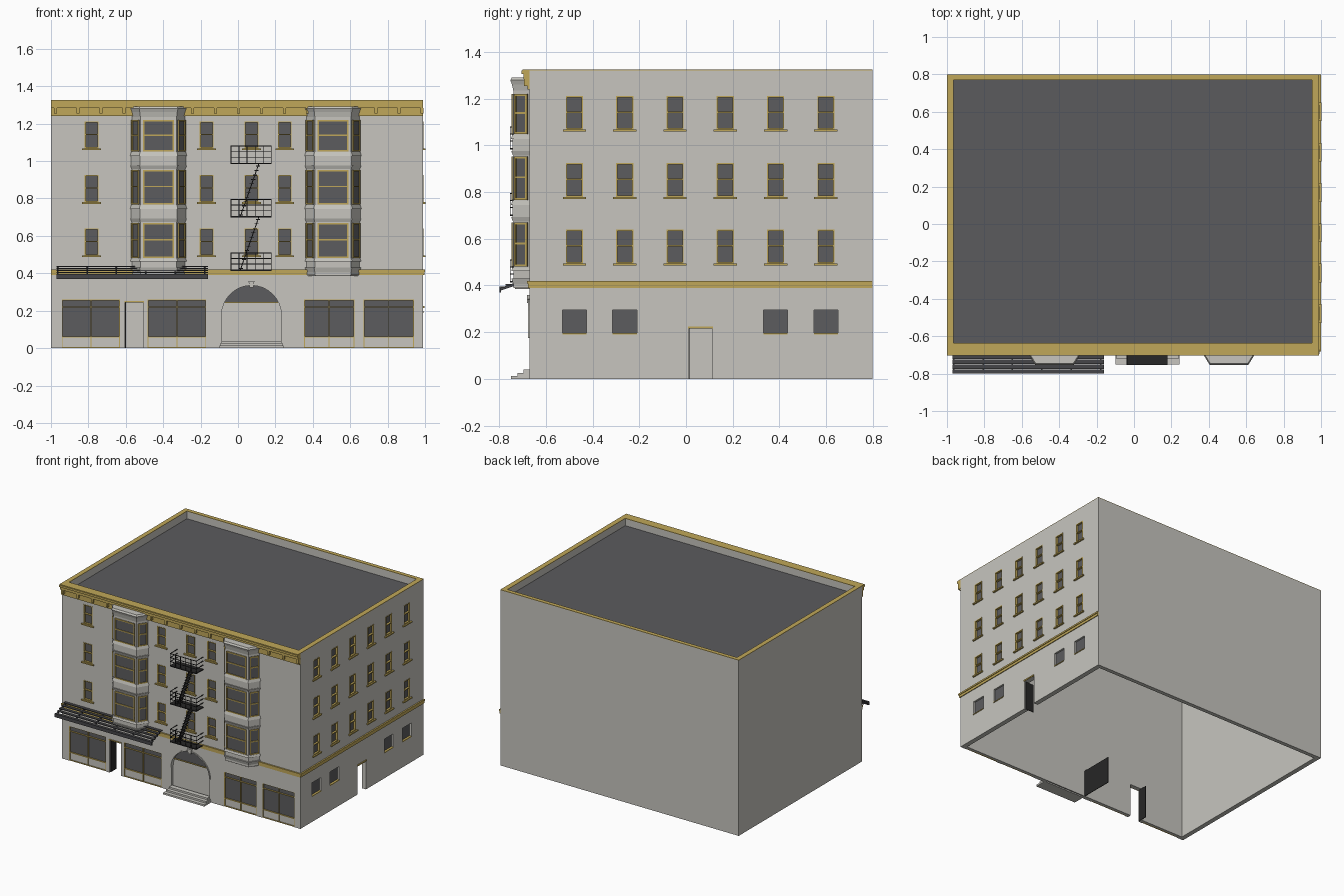
import bpy, bmesh, math
from mathutils import Matrix, Vector

cube = bpy.data.objects.get("Cube")
if cube:
    bpy.data.objects.remove(cube, do_unlink=True)


def material(name, r, g, b):
    m = bpy.data.materials.new(name)
    m.use_nodes = True
    m.diffuse_color = (r, g, b, 1)
    bsdf = m.node_tree.nodes["Principled BSDF"]
    bsdf.inputs["Base Color"].default_value = (r, g, b, 1)
    bsdf.inputs["Roughness"].default_value = 0.8
    return m


STONE = material("pale stone", 0.57, 0.56, 0.52)
GOLD = material("ochre trim", 0.53, 0.39, 0.10)
GLASS = material("dark grey glass", 0.107, 0.107, 0.112)
ROOF = material("grey roof", 0.105, 0.105, 0.11)
IRON = material("black iron", 0.02, 0.02, 0.02)
SLATE = material("awning slate", 0.06, 0.06, 0.065)

parts = {}


def solid(name, mat, low, high):
    """Closed solid between two matching rings of points."""
    bm = parts.setdefault(name, (bmesh.new(), mat))[0]
    a = [bm.verts.new(p) for p in low]
    b = [bm.verts.new(p) for p in high]
    faces = [bm.faces.new(a), bm.faces.new(b)]
    for i in range(len(a)):
        j = (i + 1) % len(a)
        faces.append(bm.faces.new((a[i], a[j], b[j], b[i])))
    bmesh.ops.recalc_face_normals(bm, faces=faces)


def prism(name, mat, frame, pts, o0, o1):
    """Outline (along, up) on a facade, from depth o0 out to o1."""
    solid(name, mat, *[[frame @ Vector((u, -o, z)) for u, z in pts] for o in (o0, o1)])


def box(name, mat, frame, u0, u1, o0, o1, z0, z1):
    prism(name, mat, frame, [(u0, z0), (u1, z0), (u1, z1), (u0, z1)], o0, o1)


def facade(x, y, angle):
    return Matrix.Translation((x, y, 0)) @ Matrix.Rotation(angle, 4, 'Z')


WORLD = Matrix.Diagonal((1, -1, 1, 1))
FRONT = facade(0, -0.67, 0)
RIGHT = facade(0.99, 0, math.pi / 2)
CUT = {id(FRONT): "front_cutter", id(RIGHT): "right_cutter"}


def hole(frame, u0, u1, z0, z1, depth=0.02):
    box(CUT[id(frame)], STONE, frame, u0, u1, -depth, 0.05, z0, z1)


def trim(name, frame, u0, u1, z0, z1, o0, o1, t, rails=(), mullions=()):
    """Glazing bars round and across an opening."""
    for u in (u0, u1 - t, *[m - t / 2 for m in mullions]):
        box(name, GOLD, frame, u, u + t, o0, o1, z0, z1)
    for z in (z0, z1 - t, *rails):
        box(name, GOLD, frame, u0, u1, o0, o1, z, z + t)


def sash_window(side, frame, u, z0, z1):
    u0, u1 = u - 0.037, u + 0.037
    hole(frame, u0, u1, z0, z1)
    box(side + "_window_glass", GLASS, frame, u0, u1, -0.02, -0.013, z0, z1)
    trim(side + "_window_frames", frame, u0, u1, z0, z1, -0.014, 0.002, 0.006, [(z0 + z1) / 2])
    box(side + "_window_sills", GOLD, frame, u0 - 0.013, u1 + 0.013, -0.01, 0.012, z0 - 0.009, z0)


# Shell: four thin walls, open underneath
TOP = 1.322
box("front_wall", STONE, WORLD, -1, 0.99, -0.67, -0.64, 0, TOP)
box("right_wall", STONE, WORLD, 0.955, 0.99, -0.64, 0.80, 0, TOP)
box("left_wall", STONE, WORLD, -1, -0.965, -0.64, 0.80, 0, TOP)
box("back_wall", STONE, WORLD, -0.965, 0.955, 0.77, 0.80, 0, TOP)
box("roof_deck", ROOF, WORLD, -0.965, 0.955, -0.64, 0.77, 1.25, 1.268)

# Parapet coping
for x0, x1, y0, y1 in ((-1, 0.99, -0.70, -0.635), (-1, 0.99, 0.77, 0.80),
                       (-1, -0.965, -0.635, 0.77), (0.952, 0.99, -0.635, 0.77)):
    box("parapet_coping", GOLD, WORLD, x0, x1, y0, y1, TOP, 1.326)

# Front cornice with brackets
for o, z0, z1 in ((0.034, 1.307, TOP), (0.026, 1.285, 1.307), (0.01, 1.24, 1.285)):
    box("cornice", GOLD, FRONT, -1, 0.99, 0, o, z0, z1)
for i in range(17):
    u = -0.985 + i * 0.1225
    box("cornice_brackets", GOLD, FRONT, u, u + 0.016, 0, 0.024, 1.255, 1.285)

# Belt course on the front and right
for o, z0, z1 in ((0.006, 0.39, 0.408), (0.011, 0.408, 0.42)):
    box("belt_course", GOLD, FRONT, -1, 0.99 + o, 0, o, z0, z1)
    box("belt_course", GOLD, RIGHT, -0.67, 0.80, 0, o, z0, z1)

# Upper sash windows
FLOORS = ((0.495, 0.64), (0.78, 0.925), (1.068, 1.212))
SIDE_U = [-0.478 + 0.2155 * i for i in range(6)]
for z0, z1 in FLOORS:
    for u in (-0.783, -0.168, 0.072, 0.25):
        sash_window("front", FRONT, u, z0, z1)
    for u in SIDE_U:
        sash_window("right", RIGHT, u, z0, z1)

# Ground floor windows on the right
for i in (0, 1, 4, 5):
    u0, u1 = SIDE_U[i] - 0.052, SIDE_U[i] + 0.052
    hole(RIGHT, u0, u1, 0.195, 0.295)
    box("side_low_glass", GLASS, RIGHT, u0, u1, -0.02, -0.013, 0.195, 0.295)
    box("side_low_sills", GOLD, RIGHT, u0, u1, -0.013, 0.004, 0.191, 0.197)

# Open doorways with swung leaves
hole(RIGHT, 0.012, 0.112, -0.01, 0.215, 0.06)
box("right_door_lintel", GOLD, RIGHT, 0.008, 0.116, -0.01, 0.006, 0.215, 0.225)
box("right_door_leaf", IRON, RIGHT, 0.012, 0.016, -0.08, -0.01, 0, 0.215)
hole(FRONT, -0.603, -0.507, -0.01, 0.245, 0.06)
box("front_door_lintel", GOLD, FRONT, -0.607, -0.503, -0.01, 0.005, 0.245, 0.253)
box("front_door_leaf", IRON, FRONT, -0.603, -0.599, -0.08, -0.01, 0, 0.245)

# Shop fronts
for u0, u1 in ((-0.942, -0.632), (-0.484, -0.17), (0.352, 0.622), (0.672, 0.94)):
    hole(FRONT, u0, u1, -0.01, 0.26)
    box("shop_glass", GLASS, FRONT, u0, u1, -0.02, -0.013, 0.06, 0.26)
    box("shop_base", STONE, FRONT, u0, u1, -0.02, -0.01, 0, 0.06)
    trim("shop_frames", FRONT, u0, u1, 0, 0.26, -0.014, -0.003, 0.005, [0.058, 0.218], [(u0 + u1) / 2])


# Arched entrance
def arc(r, a0=0.0):
    steps = 16
    angles = [a0 + (math.pi - 2 * a0) * i / steps for i in range(steps + 1)]
    return [(0.072 + r * math.cos(a), 0.175 + r * math.sin(a)) for a in angles]


prism("front_cutter", STONE, FRONT, [(-0.088, -0.01), (0.232, -0.01)] + arc(0.16), -0.022, 0.05)
prism("arch_fanlight", GLASS, FRONT, arc(0.16, math.asin(0.07 / 0.16)), -0.022, -0.015)
box("arch_transom", GOLD, FRONT, -0.07, 0.214, -0.022, -0.01, 0.24, 0.247)
inner, outer = arc(0.16), arc(0.168)
for i in range(16):
    prism("arch_moulding", STONE, FRONT, [inner[i], inner[i + 1], outer[i + 1], outer[i]], 0, 0.006)
prism("arch_keystone", STONE, FRONT, [(0.062, 0.325), (0.082, 0.325), (0.088, 0.36), (0.056, 0.36)], 0, 0.012)
box("entrance_side_panel", IRON, WORLD, -0.1, -0.096, -0.64, -0.39, 0, 0.2)
for i in range(3):
    e = 0.006 * i
    box("entrance_steps", STONE, FRONT, -0.1 + e, 0.244 - e, -0.01, 0.08 - 0.027 * i, 0.013 * i, 0.013 * (i + 1))

# Bay windows: angled body, stacked mouldings, framed glass
HALF, FACE, DEPTH = 0.145, 0.097, 0.07
SLANT = math.atan2(DEPTH, HALF - FACE)
BAY_FLOORS = ((0.482, 0.67), (0.767, 0.953), (1.05, 1.22))
MOULDINGS = [(0.385, 0.405, -0.008, 0.0), (0.405, 0.43, 0.0, 0.008), (0.462, 0.478, 0.009, 0.004),
             (1.235, 1.262, 0, 0.006), (1.262, 1.28, 0.006, 0.013), (1.28, 1.292, 0.013, 0.006)]
for z in (0.675, 0.958):
    MOULDINGS += [(z, z + 0.018, 0.002, 0.009), (z + 0.018, z + 0.07, 0.004, 0.004),
                  (z + 0.07, z + 0.09, 0.01, 0.004)]


def bay_ring(c, z, d):
    y = -0.67 - DEPTH - d
    return [(c - HALF - d, -0.665, z), (c - FACE - d / 2, y, z), (c + FACE + d / 2, y, z), (c + HALF + d, -0.665, z)]


for side, c in (("right", -0.425), ("left", 0.508)):
    solid(side + "_bay_body", STONE, bay_ring(c, 0.39, 0), bay_ring(c, 1.28, 0))
    for z0, z1, d0, d1 in MOULDINGS:
        solid(side + "_bay_mouldings", STONE, bay_ring(c, z0, d0), bay_ring(c, z1, d1))
    mid = (HALF + FACE) / 2
    panes = [(facade(c, -0.67 - DEPTH, 0), 0.083)]
    panes += [(facade(c + s * mid, -0.67 - DEPTH / 2, s * SLANT), 0.033) for s in (-1, 1)]
    for frame, h in panes:
        for z0, z1 in BAY_FLOORS:
            box(side + "_bay_glass", GLASS, frame, -h, h, 0, 0.003, z0, z1)
            trim(side + "_bay_frames", frame, -h, h, z0, z1, 0, 0.008, 0.008, [z0 + 0.5 * (z1 - z0)])

# Slatted awning over the right-hand shops
box("awning_fascia", SLATE, FRONT, -0.97, -0.16, 0.122, 0.13, 0.37, 0.396)
for i in range(5):
    o = 0.13 - 0.026 * i
    z = 0.39 + 0.011 * i
    box("awning_slats", SLATE, FRONT, -0.97, -0.16, o - 0.023, o, z, z + 0.005)
for i in range(6):
    u = -0.96 + 0.157 * i
    prism("awning_brackets", SLATE, FRONT @ Matrix.Translation((u, 0, 0)) @ Matrix.Rotation(-math.pi / 2, 4, 'Z'),
          [(0, 0.42), (0.125, 0.378), (0.125, 0.39), (0, 0.434)], 0, 0.008)

# Fire escape: platforms, railings and stairs
X0, X1, OUT, BAR = -0.04, 0.18, 0.085, 0.004
LEVELS = (0.412, 0.698, 0.983)
for z in LEVELS:
    box("escape_platforms", IRON, FRONT, X0, X1, 0, OUT, z, z + 0.007)
    for h in (0.035, 0.065, 0.095):
        box("escape_rails", IRON, FRONT, X0, X1, OUT - BAR, OUT, z + h, z + h + BAR)
        for u in (X0, X1 - BAR):
            box("escape_rails", IRON, FRONT, u, u + BAR, 0, OUT, z + h, z + h + BAR)
    for i in range(6):
        u = X0 + i * (X1 - X0 - BAR) / 5
        box("escape_posts", IRON, FRONT, u, u + BAR, OUT - BAR, OUT, z, z + 0.098)
for z0, z1 in zip(LEVELS, LEVELS[1:]):
    for i in range(12):
        t = (i + 0.5) / 12
        u, z = 0.01 + 0.1 * t, z0 + (z1 - z0) * t
        box("escape_treads", IRON, FRONT, u - 0.01, u + 0.012, 0.025, 0.07, z, z + 0.004)
    for o in (0.025, 0.067):
        prism("escape_stringers", IRON, FRONT, [(0.008, z0), (0.013, z0), (0.113, z1), (0.108, z1)], o, o + 0.003)

# Turn the collected parts into objects
objects = {}
for name, (bm, mat) in parts.items():
    mesh = bpy.data.meshes.new(name)
    bm.to_mesh(mesh)
    bm.free()
    mesh.materials.append(mat)
    objects[name] = bpy.data.objects.new(name, mesh)
    bpy.context.scene.collection.objects.link(objects[name])

# Cut the openings, then drop the cutters
for side in ("front", "right"):
    wall, cutter = objects[side + "_wall"], objects[side + "_cutter"]
    cutter.hide_render = True
    mod = wall.modifiers.new("openings", 'BOOLEAN')
    mod.object, mod.operation, mod.solver = cutter, 'DIFFERENCE', 'EXACT'
    bpy.context.view_layer.update()
    graph = bpy.context.evaluated_depsgraph_get()
    cut_mesh = bpy.data.meshes.new_from_object(wall.evaluated_get(graph))
    wall.modifiers.clear()
    wall.data = cut_mesh
    bpy.data.objects.remove(cutter, do_unlink=True)
